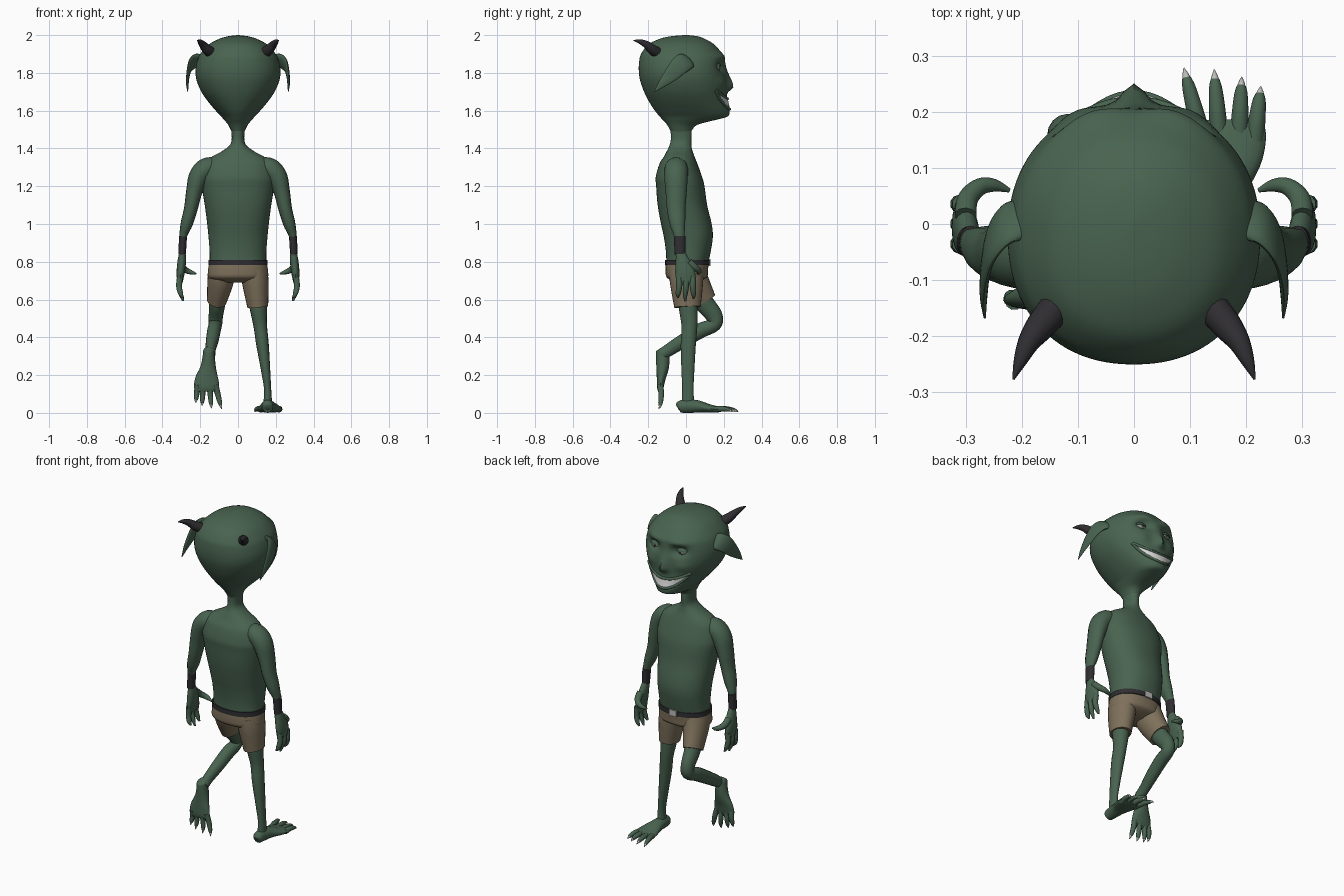
import bpy, bmesh, math
from mathutils import Vector, Matrix

def material(name, c):
    m = bpy.data.materials.new(name)
    m.diffuse_color = (*c, 1)
    return m

SKIN = material("green skin", (.066, .125, .08))
CLOTH = material("tan cloth", (.21, .165, .105))
DARK = material("dark leather", (.028, .026, .03))
WHITE = material("teeth white", (.72, .72, .72))
CLAW = material("claw grey", (.5, .51, .48))
EYE = material("eye grey", (.24, .3, .25))

def smooth_path(pts, n=5):
    """Catmull-Rom through tuples of any length"""
    out, p = [], [pts[0]] + list(pts) + [pts[-1]]
    for i in range(1, len(p) - 2):
        for k in range(n):
            t = k / n
            out.append(tuple(.5 * (2*b + (c-a)*t + (2*a-5*b+4*c-d)*t*t + (3*b-a-3*c+d)*t**3)
                             for a, b, c, d in zip(*p[i-1:i+3])))
    return out + [tuple(pts[-1])]

def loft(name, rings, mat, cap=True, closed=True, mtx=None):
    bm = bmesh.new()
    rows = [[bm.verts.new(v) for v in r] for r in rings]
    n = len(rows[0])
    for a, b in zip(rows, rows[1:]):
        for i in range(n if closed else n - 1):
            j = (i + 1) % n
            bm.faces.new((a[i], a[j], b[j], b[i]))
    if cap:
        bm.faces.new(rows[0][::-1])
        bm.faces.new(rows[-1])
    if mtx:
        bm.transform(mtx)
    if closed:
        bmesh.ops.recalc_face_normals(bm, faces=bm.faces)
    me = bpy.data.meshes.new(name)
    bm.to_mesh(me)
    bm.free()
    ob = bpy.data.objects.new(name, me)
    bpy.context.collection.objects.link(ob)
    me.materials.append(mat)
    bpy.context.view_layer.objects.active = ob
    bpy.ops.object.select_all(action='DESELECT')
    ob.select_set(True)
    bpy.ops.object.shade_smooth_by_angle(angle=math.radians(50))
    return ob

def tube(name, pts, mat, side=(1, 0, 0), n=16, sub=5, mtx=None):
    """pts: x, y, z, radius along side axis, radius across it"""
    pts = [p if len(p) == 5 else (*p, p[3]) for p in pts]
    s = smooth_path(pts, sub)
    rings = []
    for i, p in enumerate(s):
        t = (Vector(s[min(i+1, len(s)-1)][:3]) - Vector(s[max(i-1, 0)][:3])).normalized()
        a = Vector(side)
        a = (a - t * a.dot(t)).normalized()
        b = t.cross(a)
        rings.append([Vector(p[:3]) + a * math.cos(k*math.tau/n) * max(p[3], .001)
                      + b * math.sin(k*math.tau/n) * max(p[4], .001) for k in range(n)])
    return loft(name, rings, mat, mtx=mtx)

def section(z, w, yb, yf, p=2.2, n=48, bump=None):
    out, yc, d = [], (yb + yf) / 2, (yf - yb) / 2
    for k in range(n):
        c, s = math.cos(k*math.tau/n), math.sin(k*math.tau/n)
        x = math.copysign(abs(c) ** (2/p), c) * w
        y = yc + math.copysign(abs(s) ** (2/p), s) * d
        out.append((x, y + (bump(x, z) if bump and s > 0 else 0), z))
    return out

# Head: z, half width, back, front
HEAD = smooth_path([(1.49, .035, -.08, .028), (1.525, .052, -.1, .06), (1.553, .075, -.125, .165),
    (1.57, .09, -.14, .222), (1.6, .118, -.165, .23), (1.65, .16, -.197, .22), (1.7, .194, -.222, .215),
    (1.76, .219, -.243, .214), (1.81, .225, -.25, .211), (1.86, .217, -.248, .206), (1.9, .2, -.238, .192),
    (1.95, .155, -.2, .15), (1.98, .1, -.14, .1), (1.994, .052, -.08, .06), (2.0, .004, -.01, .01)], 5)

def bump(x, z):
    g = lambda v, c, s: math.exp(-((v - c) / s) ** 2)
    nose = .036 * g(x, 0, .026) * g(z, 1.725, .022 if z < 1.725 else .07)
    socket = -.034 * g(abs(x), .085, .042) * g(z, 1.835, .028)
    brow = .014 * g(abs(x), .08, .06) * g(z, 1.888, .022)
    cheek = .01 * g(abs(x), .11, .04) * g(z, 1.745, .03)
    return nose + socket + brow + cheek

def face_y(x, z):
    for a, b in zip(HEAD, HEAD[1:]):
        if a[0] <= z <= b[0]:
            t = (z - a[0]) / (b[0] - a[0])
            w, yb, yf = (a[i] + (b[i] - a[i]) * t for i in (1, 2, 3))
            return (yb+yf)/2 + (yf-yb)/2 * max(0, 1 - abs(x/w)**2.2) ** (1/2.2) + bump(x, z)

loft("head", [section(*h, n=96, bump=bump) for h in HEAD], SKIN)

# Grinning mouth: teeth plate and two lips following the face
W = .145
top = lambda x: 1.662 + .046 * (x / W) ** 2
low = lambda x: 1.607 + .1 * (x / W) ** 2
xs = [-W + 2 * W * i / 32 for i in range(33)]
loft("teeth", [[(x, face_y(x, z) + .004, z) for x in xs for z in [low(x) + (top(x) - low(x)) * k / 6]]
               for k in range(7)], WHITE, cap=False, closed=False)
for name, f in (("upper_lip", top), ("lower_lip", low)):
    tube(name, [(x, face_y(x, f(x)) + .001, f(x), .008) for x in xs[::2]], SKIN, (0, 0, 1), 8, 2)

# Eyes with heavy lids
for s in (-1, 1):
    c = Vector((.085 * s, face_y(.085, 1.832) - .012, 1.83))
    ball = lambda r, a0, a1: [[(c.x + 1.25*r*math.sin(a)*math.cos(k*math.tau/20),
                                c.y + r*math.sin(a)*math.sin(k*math.tau/20), c.z + .9*r*math.cos(a))
                               for k in range(20)] for a in [a0 + (a1-a0)*i/10 for i in range(11)]]
    loft("eyeball", ball(.03, .05, 3.1), EYE)
    loft("upper_eyelid", ball(.034, .05, 1.45), SKIN)
    loft("lower_eyelid", ball(.033, 2.1, 3.1), SKIN)
    py = c.y + .0302
    loft("pupil", [[(c.x + r*math.cos(k*math.tau/12), py - r*r*9, c.z - .003 + r*math.sin(k*math.tau/12))
                    for k in range(12)] for r in (.008, .001)], DARK, cap=False)

# Torso and neck
BODY = smooth_path([(1.53, .04, -.085, .03), (1.46, .033, -.08, .03), (1.42, .042, -.086, .028),
    (1.385, .085, -.102, .035), (1.355, .14, -.118, .046), (1.32, .175, -.14, .06), (1.25, .193, -.16, .085),
    (1.2, .192, -.158, .098), (1.1, .176, -.15, .112), (1.0, .163, -.132, .136), (.93, .156, -.117, .142),
    (.85, .15, -.106, .13), (.78, .15, -.104, .115)], 4)
loft("torso", [section(*b) for b in BODY], SKIN)
loft("belt", [section(z, .157, -.111, .125) for z in (.782, .81)], DARK)
loft("buckle", [[(x, y, z) for x, z in ((-.025, .778), (.025, .778), (.025, .814), (-.025, .814))]
                for y in (.12, .131)], CLAW)

# Shorts
loft("shorts_hips", [section(*h) for h in smooth_path([(.792, .153, -.107, .119), (.75, .159, -.108, .116),
    (.715, .155, -.1, .108), (.69, .1, -.05, .05)], 4)], CLOTH)
tube("shorts_leg_straight", [(.083, .0, .76, .07, .09), (.092, .003, .69, .07, .088),
    (.105, .008, .56, .055, .07)], CLOTH, n=24)
tube("shorts_leg_bent", [(-.083, .01, .77, .07, .088), (-.092, .035, .7, .07, .085),
    (-.113, .092, .592, .052, .07)], CLOTH, n=24)

# Legs
tube("leg_straight", [(.1, .01, .66, .055), (.107, .012, .56, .046, .05), (.118, .018, .46, .036, .042),
    (.13, .012, .36, .033, .04), (.147, .01, .22, .024, .034), (.157, .01, .12, .019, .03),
    (.157, .01, .03, .025, .035)], SKIN)
tube("leg_bent", [(-.1, .04, .68, .055), (-.11, .095, .585, .045, .052), (-.117, .148, .515, .038, .045),
    (-.12, .15, .468, .036, .037), (-.127, .08, .437, .036, .04), (-.135, 0, .39, .034, .038),
    (-.145, -.08, .34, .028, .034), (-.147, -.125, .31, .028, .03)], SKIN)

# Feet: heel at the origin, toes towards +y, sole on z = 0
def foot(mtx):
    tube("foot", [(0, -.045, .028, .012, .014), (0, -.035, .032, .028, .03), (0, 0, .036, .032, .036),
        (.003, .06, .034, .042, .033), (.01, .12, .024, .062, .023), (.012, .165, .018, .066, .017),
        (.012, .185, .016, .055, .01)], SKIN, mtx=mtx, n=20)
    for x0, x1, y1 in ((-.035, -.068, .278), (-.005, -.014, .275), (.03, .035, .262), (.058, .069, .245)):
        p = lambda t, z, r: (x0 + (x1-x0)*t, .15 + (y1-.15)*t, z, r)
        tube("toe", [p(0, .018, .017), p(.4, .022, .015), p(.72, .018, .012), p(.86, .014, .008)],
             SKIN, n=10, mtx=mtx)
        tube("toe_claw", [p(.78, .016, .009), p(.9, .013, .006), p(1, .005, .001)], CLAW, n=8, mtx=mtx)

foot(Matrix.Translation((.157, 0, 0)))
foot(Matrix.Translation((-.155, -.16, .298)) @ Matrix.Rotation(math.radians(-88), 4, 'X')
     @ Matrix.Diagonal((-1, 1, 1, 1)))

# Mirrored parts: arms, hands, ears, horns
for s in (1, -1):
    M = Matrix.Diagonal((s, 1, 1, 1))
    def limb(name, pts, mat, side, n=16):
        return tube(name, pts, mat, side, n, mtx=M)
    Y = (0, 1, 0)
    limb("arm", [(.11, -.05, 1.3, .05), (.165, -.052, 1.295, .062, .056), (.207, -.053, 1.25, .062, .054),
        (.232, -.052, 1.17, .056, .043), (.25, -.052, 1.08, .049, .036), (.272, -.045, 1.0, .041, .032),
        (.291, -.035, .93, .027, .02), (.294, -.032, .83, .022, .016)], SKIN, Y)
    limb("wristband", [(.291, -.034, .935, .031, .021), (.296, -.032, .84, .028, .02)], DARK, Y, 24)
    limb("palm", [(.294, -.032, .86, .02, .015), (.297, -.02, .81, .036, .022), (.303, -.006, .75, .052, .022),
        (.307, 0, .7, .05, .016), (.307, 0, .68, .04, .01)], SKIN, Y)
    for y0, y1, z1 in ((-.036, -.042, .61), (0, -.004, .592), (.036, .04, .605)):
        limb("finger", [(.307, y0, .72, .017), (.312, y0, .67, .016), (.303, y1, .63, .013),
                        (.29, y1, z1, .005)], SKIN, Y, 10)
    limb("thumb", [(.3, .015, .8, .02), (.296, .045, .772, .019), (.275, .066, .755, .016),
                   (.25, .069, .745, .012), (.222, .06, .737, .004)], SKIN, (0, 0, 1), 10)
    # Ear: flat drooping leaf
    limb("ear", [(.19, .01, 1.86, .045, .02), (.225, .0, 1.862, .05, .017), (.252, -.032, 1.84, .05, .012),
        (.264, -.075, 1.795, .04, .009), (.268, -.125, 1.745, .022, .007), (.266, -.167, 1.7, .002)],
        SKIN, (0, .7, -.7), 20)
    limb("horn", [(.14, -.15, 1.905, .03), (.165, -.18, 1.925, .027), (.187, -.21, 1.95, .02),
        (.203, -.245, 1.966, .012), (.215, -.277, 1.972, .002)], DARK, (0, 0, 1), 14)
